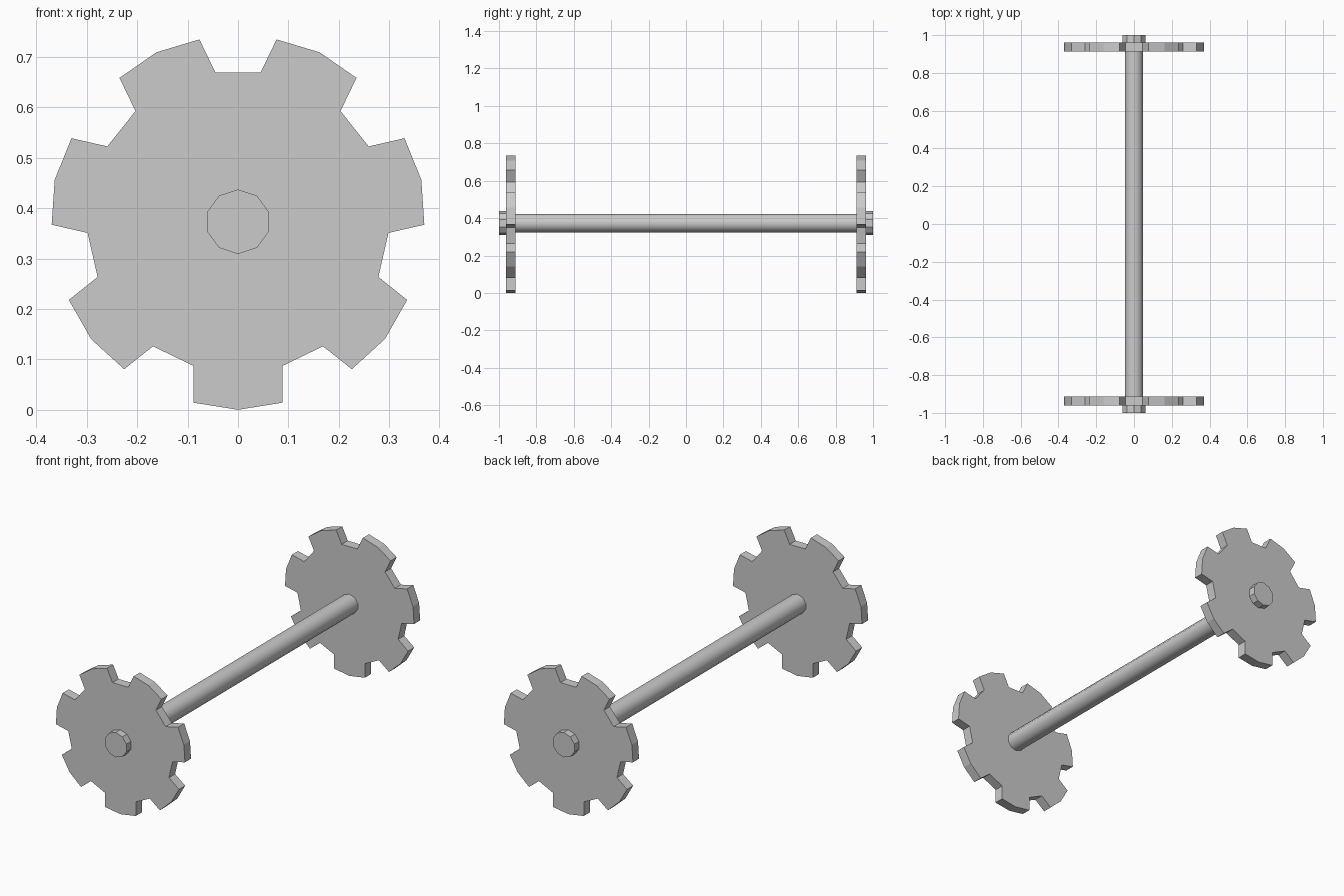
import bpy, bmesh
from math import pi, sin, cos
from mathutils import Vector

if "Cube" in bpy.data.objects:
    bpy.data.objects.remove(bpy.data.objects["Cube"])

CZ = 0.373          # axle height
TEETH = 7


def prism(name, pts, y0, y1, smooth=False):
    """Extrude an x/z outline (relative to the axle centre) from y0 to y1."""
    bm = bmesh.new()
    face = bm.faces.new([bm.verts.new((x, y0, z + CZ)) for x, z in pts])
    ext = bmesh.ops.extrude_face_region(bm, geom=[face])
    verts = [v for v in ext["geom"] if isinstance(v, bmesh.types.BMVert)]
    bmesh.ops.translate(bm, verts=verts, vec=Vector((0, y1 - y0, 0)))
    bmesh.ops.recalc_face_normals(bm, faces=bm.faces)
    if smooth:
        for f in bm.faces:
            f.smooth = len(f.verts) == 4
        for e in bm.edges:
            e.smooth = all(f.smooth for f in e.link_faces)
    me = bpy.data.meshes.new(name)
    bm.to_mesh(me)
    bm.free()
    ob = bpy.data.objects.new(name, me)
    bpy.context.collection.objects.link(ob)
    return ob


def ring(r, n=10):
    return [(r * sin(2 * pi * i / n), r * cos(2 * pi * i / n)) for i in range(n)]


# One tooth pointing down, repeated around the wheel
tooth = [(-0.088, -0.286), (-0.088, -0.359), (0, -0.373),
         (0.088, -0.359), (0.088, -0.286)]
gear = []
for i in range(TEETH):
    a = 2 * pi * i / TEETH
    gear += [(x * cos(a) - z * sin(a), x * sin(a) + z * cos(a)) for x, z in tooth]

# Toothed wheels and end caps at both ends
for side, s in (("front", -1), ("back", 1)):
    prism(side + "_toothed_wheel", gear, s * 0.912, s * 0.962)
    prism(side + "_hub_cap", ring(0.064), s * 0.962, s * 1.0)

# Axle
prism("axle", ring(0.05), -0.912, 0.912, smooth=True)
